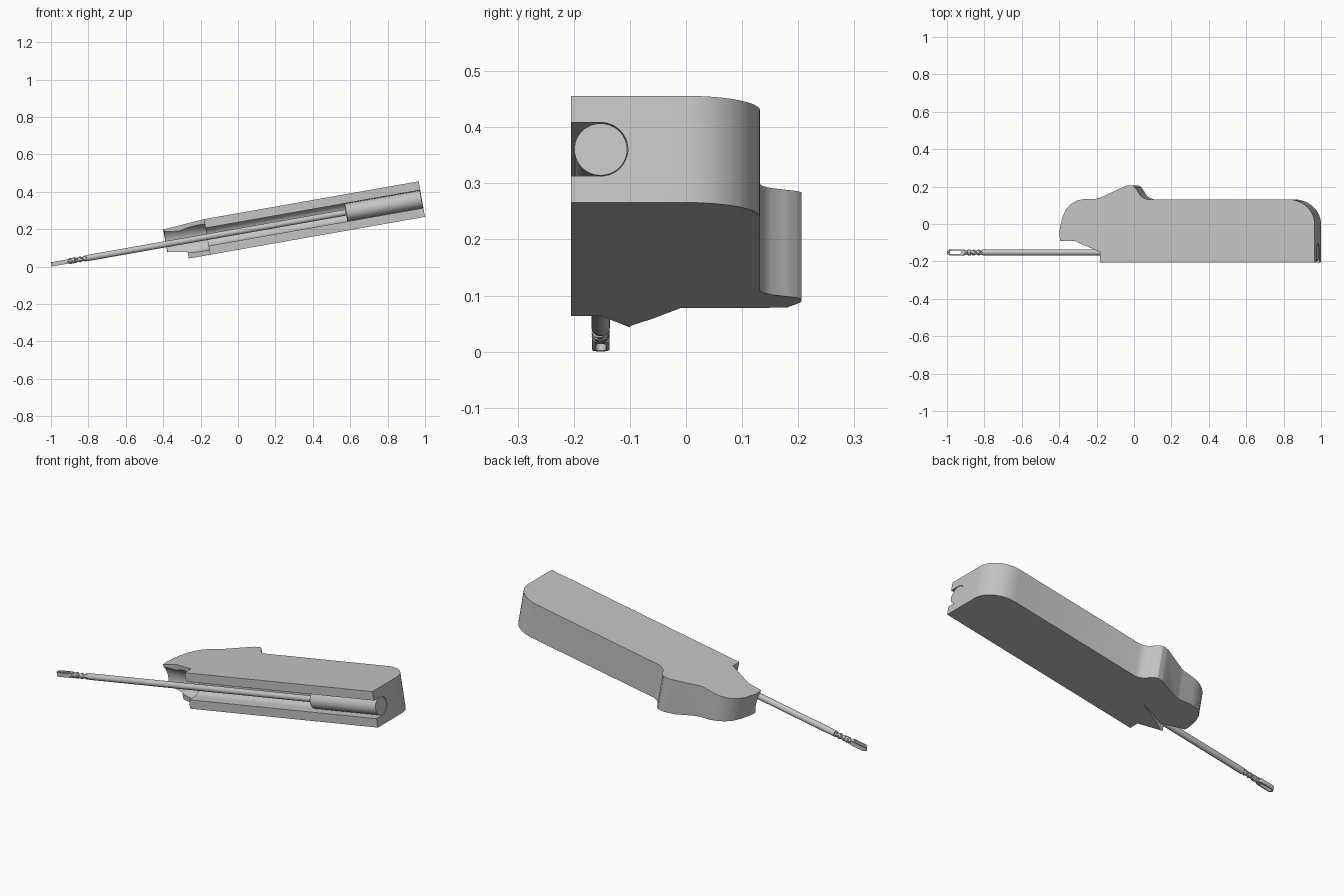
import bpy, bmesh
from math import sin, cos, pi, radians
from mathutils import Matrix, Vector

cube = bpy.data.objects.get("Cube")
if cube:
    bpy.data.objects.remove(cube, do_unlink=True)

# The whole tool leans back: its long axis rises toward +x
TILT = Matrix.Translation((0, 0, 0.1875)) @ Matrix.Rotation(radians(-10), 4, 'Y')
AXIS_Y = -0.152
HALF = 0.0965
END = 0.998

grey = bpy.data.materials.new("light_grey")
grey.use_nodes = True
grey.diffuse_color = (0.55, 0.55, 0.55, 1)
grey.node_tree.nodes["Principled BSDF"].inputs["Base Color"].default_value = grey.diffuse_color


def finish(name, bm, matrix=TILT):
    bmesh.ops.recalc_face_normals(bm, faces=bm.faces)
    me = bpy.data.meshes.new(name)
    bm.to_mesh(me)
    bm.free()
    me.transform(matrix)
    me.materials.append(grey)
    ob = bpy.data.objects.new(name, me)
    bpy.context.collection.objects.link(ob)
    return ob


def prism(name, points, shift, matrix=TILT):
    """Extrude a closed loop of 3D points along shift."""
    bm = bmesh.new()
    face = bm.faces.new([bm.verts.new(p) for p in points])
    made = bmesh.ops.extrude_face_region(bm, geom=[face])["geom"]
    bmesh.ops.translate(bm, vec=shift, verts=[v for v in made if isinstance(v, bmesh.types.BMVert)])
    return finish(name, bm, matrix)


def lathe(name, profile, sides=32):
    """Closed solid of (position, radius) rings around the shaft axis."""
    bm = bmesh.new()
    rings = [[bm.verts.new((u, AXIS_Y + r * cos(2 * pi * i / sides), r * sin(2 * pi * i / sides)))
              for i in range(sides)] for u, r in profile]
    for a, b in zip(rings, rings[1:]):
        for i in range(sides):
            j = (i + 1) % sides
            bm.faces.new((a[i], a[j], b[j], b[i]))
    bm.faces.new(rings[0])
    bm.faces.new(rings[-1])
    return finish(name, bm)


def activate(ob):
    bpy.ops.object.select_all(action='DESELECT')
    ob.select_set(True)
    bpy.context.view_layer.objects.active = ob


def cut(ob, cutter):
    cutter.hide_render = True
    mod = ob.modifiers.new("cut", 'BOOLEAN')
    mod.operation = 'DIFFERENCE'
    mod.solver = 'EXACT'
    mod.object = cutter
    activate(ob)
    bpy.ops.object.modifier_apply(modifier=mod.name)
    bpy.data.objects.remove(cutter, do_unlink=True)


def smooth(ob):
    activate(ob)
    bpy.ops.object.shade_smooth_by_angle(angle=radians(30))


# Body: flat outline with a rounded rear corner, thumb bump and rounded nose
outline = [(-0.168, -0.205), (END, -0.205)]
outline += [(END - 0.148 + 0.148 * cos(t * pi / 24), 0.132 * sin(t * pi / 24)) for t in range(13)]
outline += [(0.09, 0.132), (0.07, 0.138), (0.052, 0.152), (0.037, 0.175), (0.022, 0.197),
            (0.008, 0.206), (-0.015, 0.206), (-0.03, 0.203), (-0.17, 0.139), (-0.19, 0.135),
            (-0.255, 0.134), (-0.295, 0.125), (-0.33, 0.105), (-0.357, 0.075), (-0.375, 0.035),
            (-0.387, -0.015), (-0.392, -0.05), (-0.387, -0.09), (-0.308, -0.09), (-0.168, -0.15)]
body = prism("body", [(u, y, -HALF) for u, y in outline], (0, 0, 2 * HALF))

# Slot along the front side that holds the shaft
R = 0.0485
slot = [(-0.3, -0.4, -R)]
slot += [(-0.3, AXIS_Y + R * cos(t * pi / 24), R * sin(t * pi / 24)) for t in range(-12, 13)]
slot += [(-0.3, -0.4, R)]
cut(body, prism("slot_cutter", slot, (2, 0, 0)))

# Flared mouth in the nose
cut(body, lathe("mouth_cutter", [(-0.45, 0.098), (-0.1685, 0.07)], 48))

# Nose slopes: gentle on top, level underneath beside a small remaining wedge
cut(body, prism("top_cutter", [(-0.173, -0.4, HALF), (-0.173, -0.4, 0.3), (-0.6, -0.4, 0.3),
                               (-0.6, -0.4, 0.063)], (0, 0.8, 0)))
under = [(-0.25, -0.10), (-0.175, -0.06), (-0.068, -0.01), (-0.06, 0.3), (-0.6, 0.3), (-0.6, -0.10)]
cut(body, prism("under_cutter", [(x, y, -0.2) for x, y in under], (0, 0, 0.279),
                Matrix.Identity(4)))
smooth(body)

# Shaft and its thick rear grip
smooth(lathe("shaft", [(-0.82, 0.0165), (0.6, 0.0165)]))
smooth(lathe("shaft_grip", [(0.585, 0.043), (0.589, 0.047), (END - 0.002, 0.047)], 48))

# Bit neck with two wound strands
smooth(lathe("bit_neck", [(-0.93, 0.010), (-0.905, 0.010), (-0.9, 0.0155), (-0.888, 0.0155),
                          (-0.883, 0.011), (-0.81, 0.011)], 20))
for k in range(2):
    curve = bpy.data.curves.new("strand", 'CURVE')
    curve.dimensions = '3D'
    curve.bevel_depth = 0.005
    curve.bevel_resolution = 1
    curve.use_fill_caps = True
    spline = curve.splines.new('POLY')
    spline.points.add(40)
    for i, p in enumerate(spline.points):
        a = i * pi / 10 + k * pi
        p.co = (-0.925 + 0.11 * i / 40, AXIS_Y + 0.0112 * cos(a), 0.0112 * sin(a), 1)
    curve.transform(TILT)
    curve.materials.append(grey)
    strand = bpy.data.objects.new("bit_strand_%d" % (k + 1), curve)
    bpy.context.collection.objects.link(strand)
    activate(strand)
    bpy.ops.object.convert(target='MESH')
    smooth(bpy.context.view_layer.objects.active)


# Bit tip: long loop with an open eye
def stadium(start, stop, r, w):
    ends = [(stop - r, -90), (start + r, 90)]
    return [(c + r * cos(radians(a + t * 22.5)), AXIS_Y + r * sin(radians(a + t * 22.5)), w)
            for c, a in ends for t in range(9)]


tip = prism("bit_tip", stadium(-1.0135, -0.915, 0.0155, -0.0115), (0, 0, 0.023))
cut(tip, prism("eye_cutter", stadium(-1.004, -0.935, 0.009, -0.05), (0, 0, 0.1)))
smooth(tip)
